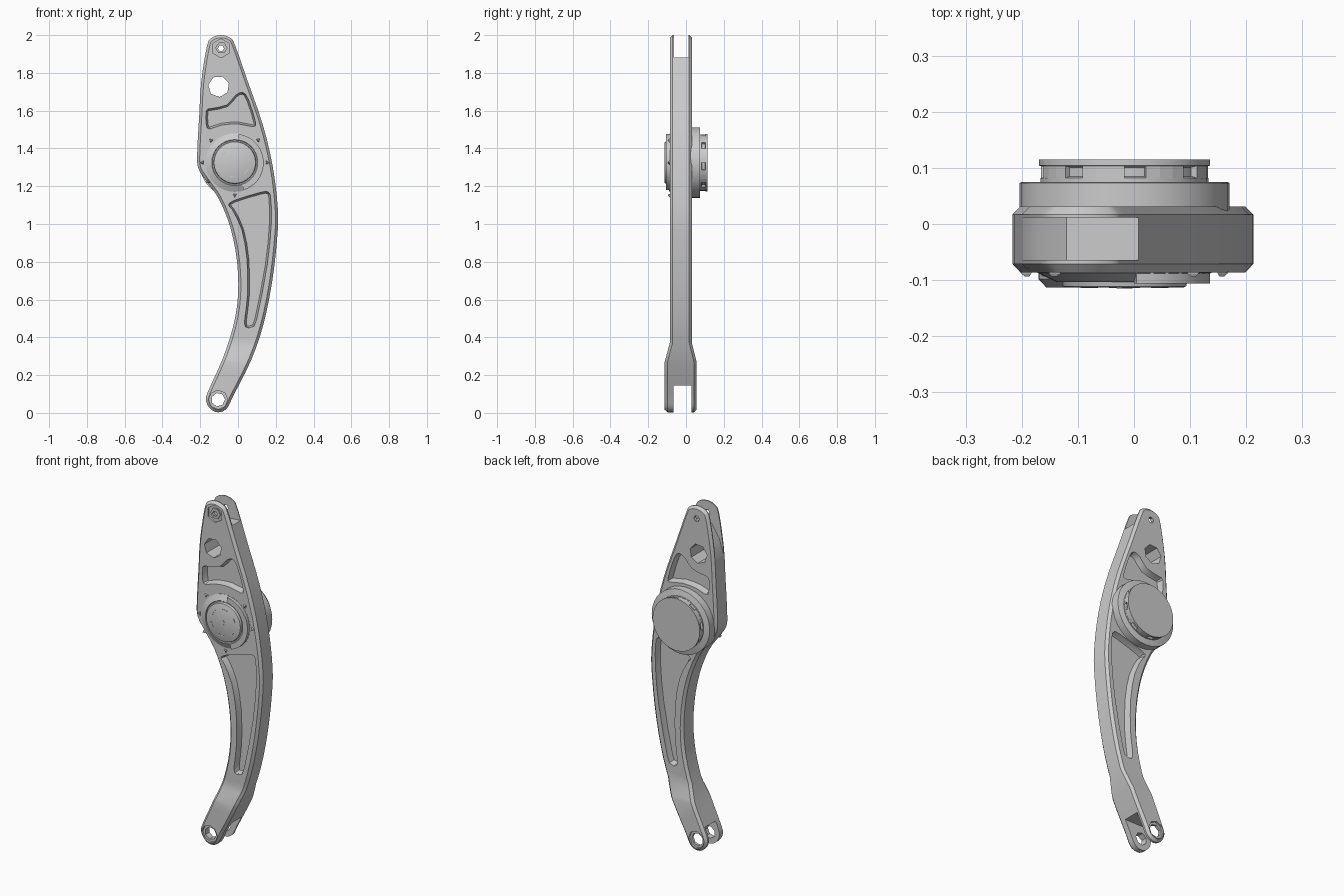
import bpy, bmesh, math
from mathutils import Vector

if "Cube" in bpy.data.objects:
    bpy.data.objects.remove(bpy.data.objects["Cube"])

HX, HZ = -0.017, 1.325          # hub centre
TOP, BOTTOM = (-0.09, 1.93), (-0.105, 0.07)   # pin centres


def spline(pts, n=3):
    """Closed Catmull-Rom through (x, z) points."""
    p = [Vector(q) for q in pts]
    out = []
    for i in range(len(p)):
        a, b, c, d = (p[(i + k) % len(p)] for k in (-1, 0, 1, 2))
        for j in range(n):
            t = j / n
            out.append(0.5 * (2*b + (c-a)*t + (2*a-5*b+4*c-d)*t*t + (3*b-a-3*c+d)*t**3))
    return out


def inset(pts, d):
    p = [Vector(q) for q in pts]
    n = len(p)
    area = sum(p[i].x*p[(i+1) % n].y - p[(i+1) % n].x*p[i].y for i in range(n))
    s = 1 if area > 0 else -1
    out = []
    for i in range(n):
        t = ((p[i]-p[i-1]).normalized() + (p[(i+1) % n]-p[i]).normalized()).normalized()
        out.append(p[i] + Vector((-t.y, t.x)) * d * s)
    return out


def circle(c, r, n, a0=0.0):
    return [(c[0]+r*math.cos(a0+2*math.pi*i/n), c[1]+r*math.sin(a0+2*math.pi*i/n)) for i in range(n)]


def loft(name, layers):
    """Solid from stacked (y, outline) layers."""
    bm = bmesh.new()
    rings = [[bm.verts.new((q[0], y, q[1])) for q in pts] for y, pts in layers]
    for a, b in zip(rings, rings[1:]):
        for i in range(len(a)):
            j = (i+1) % len(a)
            bm.faces.new((a[i], a[j], b[j], b[i]))
    bm.faces.new(rings[0])
    bm.faces.new(rings[-1])
    bmesh.ops.recalc_face_normals(bm, faces=bm.faces)
    me = bpy.data.meshes.new(name)
    bm.to_mesh(me)
    bm.free()
    ob = bpy.data.objects.new(name, me)
    bpy.context.collection.objects.link(ob)
    return ob


def prism(name, pts, y0, y1):
    return loft(name, [(y0, pts), (y1, pts)])


def turned(name, profile, n=32):
    """Round part on the hub axis from (radius, y) pairs."""
    return loft(name, [(y, circle((HX, HZ), r, n)) for r, y in profile])


def sector(name, r0, r1, a0, a1, y0, y1, n):
    """Piece of a ring around the hub, angles in degrees."""
    ang = [math.radians(a0 + (a1-a0)*i/n) for i in range(n+1)]
    pts = [(HX+r1*math.cos(a), HZ+r1*math.sin(a)) for a in ang]
    pts += [(HX+r0*math.cos(a), HZ+r0*math.sin(a)) for a in reversed(ang)]
    return prism(name, pts, y0, y1)


def smooth(ob, angle=28):
    bpy.ops.object.select_all(action='DESELECT')
    bpy.context.view_layer.objects.active = ob
    ob.select_set(True)
    bpy.ops.object.shade_smooth_by_angle(angle=math.radians(angle))


def cut(ob, cutter):
    m = ob.modifiers.new('cut', 'BOOLEAN')
    m.operation, m.solver, m.object = 'DIFFERENCE', 'EXACT', cutter
    bpy.context.view_layer.objects.active = ob
    bpy.ops.object.modifier_apply(modifier=m.name)
    bpy.data.objects.remove(cutter)


# Curved arm with chamfered edges
outline = spline([
    (-0.09, 2.0), (-0.14, 1.985), (-0.165, 1.94), (-0.195, 1.75), (-0.205, 1.58),
    (-0.215, 1.40), (-0.212, 1.30), (-0.165, 1.225), (-0.10, 1.13), (-0.04, 0.98),
    (-0.005, 0.80), (0.0, 0.62), (-0.025, 0.46), (-0.08, 0.29), (-0.16, 0.11),
    (-0.168, 0.06), (-0.145, 0.02), (-0.105, 0.003), (-0.06, 0.022), (-0.025, 0.09),
    (0.07, 0.28), (0.135, 0.47), (0.18, 0.69), (0.207, 0.92), (0.211, 1.08),
    (0.183, 1.31), (0.13, 1.53), (0.05, 1.76), (-0.015, 1.945), (-0.04, 1.985)])
rim = inset(outline, 0.014)
arm = loft('arm', [(-0.086, rim), (-0.071, outline), (0.017, outline), (0.031, rim)])

# Thicken the lower end
bm = bmesh.new()
bm.from_mesh(arm.data)
for z in (0.37, 0.27, 0.10):
    bmesh.ops.bisect_plane(bm, geom=bm.verts[:]+bm.edges[:]+bm.faces[:],
                           plane_co=(0, 0, z), plane_no=(0, 0, 1))
for v in bm.verts:
    f = max(0.0, min(1.0, (0.37-v.co.z)/0.10))
    v.co.y += f * (-0.027 if v.co.y < -0.027 else 0.025)
bm.to_mesh(arm.data)
bm.free()

# Pockets on both faces with sloped walls
pockets = [
    spline([(-0.168, 1.60), (-0.14, 1.612), (-0.06, 1.63), (-0.015, 1.68), (0.025, 1.697),
            (0.055, 1.66), (0.093, 1.54), (0.08, 1.515), (0.0, 1.53), (-0.09, 1.523),
            (-0.15, 1.503), (-0.168, 1.525)], 2),
    spline([(-0.05, 1.10), (-0.02, 1.125), (0.12, 1.168), (0.162, 1.168), (0.174, 1.13),
            (0.176, 1.0), (0.155, 0.785), (0.10, 0.50), (0.075, 0.455), (0.04, 0.455),
            (0.036, 0.50), (0.05, 0.62), (0.048, 0.81), (0.02, 0.97), (-0.03, 1.075)], 2)]
for p in pockets:
    floor = inset(p, 0.01)
    cut(arm, loft('pocket_cutter', [(-0.12, p), (-0.084, p), (-0.052, floor)]))
    cut(arm, loft('pocket_cutter', [(0.06, p), (0.029, p), (-0.003, floor)]))

# Fork slots at both ends
cut(arm, prism('slot_cutter', [(0.1, 1.885), (-0.12, 1.875), (-0.17, 1.80), (-0.205, 1.69),
                               (-0.4, 1.69), (-0.4, 2.1), (0.1, 2.1)], -0.064, 0.012))
cut(arm, prism('slot_cutter', [(-0.4, 0.145), (0.2, 0.145), (0.2, -0.1), (-0.4, -0.1)],
               -0.066, 0.03))

# Lightening hole, pin holes and counterbores
cut(arm, prism('hole_cutter', circle((-0.102, 1.728), 0.056, 7, 0.3), -0.3, 0.3))
cut(arm, prism('hole_cutter', circle(TOP, 0.018, 6), -0.3, 0.3))
cut(arm, prism('hole_cutter', circle(TOP, 0.05, 6, math.pi/6), -0.3, -0.076))
cut(arm, prism('hole_cutter', circle(BOTTOM, 0.036, 7), -0.3, 0.3))
for y0, y1 in ((-0.3, -0.102), (0.045, 0.3)):
    cut(arm, prism('hole_cutter', circle(BOTTOM, 0.05, 8), y0, y1))
smooth(arm)

# Nut in the upper pin hole
nut = prism('pin_nut', circle((-0.088, 1.932), 0.032, 6), -0.084, -0.07)
cut(nut, prism('hole_cutter', circle(TOP, 0.016, 6), -0.3, 0.3))

# Hub on the back: flange, neck and cap
smooth(turned('hub_flange', [(0.187, 0.0), (0.187, 0.073), (0.183, 0.075)]))
smooth(turned('hub_cap', [(0.15, 0.07), (0.15, 0.082), (0.138, 0.085), (0.138, 0.101),
                          (0.152, 0.104), (0.152, 0.115)]))
for i in range(8):
    sector('hub_lug', 0.13, 0.149, 45*i, 45*i+30, 0.078, 0.106, 3)

# Front bearing cover with a groove and a raised crescent
smooth(turned('front_cover', [(0.155, -0.06), (0.155, -0.087), (0.122, -0.103), (0.119, -0.098),
                              (0.113, -0.098), (0.110, -0.111), (0.106, -0.113)]))
smooth(sector('front_crescent', 0.122, 0.153, -72, 82, -0.07, -0.106, 14))
for i in range(6):
    sector('cover_mark', 0.074, 0.08, 60*i+10, 60*i+34, -0.11, -0.1145, 3)
prism('cover_centre', circle((HX, HZ), 0.014, 4), -0.11, -0.115)

# Small rivets around the cover
for a in (0, 44, 137, 180, 215, 270):
    t = math.radians(a)
    c = (HX+0.172*math.cos(t), HZ+0.172*math.sin(t))
    loft('rivet', [(-0.07, circle(c, 0.014, 3, t)), (-0.088, circle(c, 0.012, 3, t)),
                   (-0.094, circle(c, 0.005, 3, t))])
